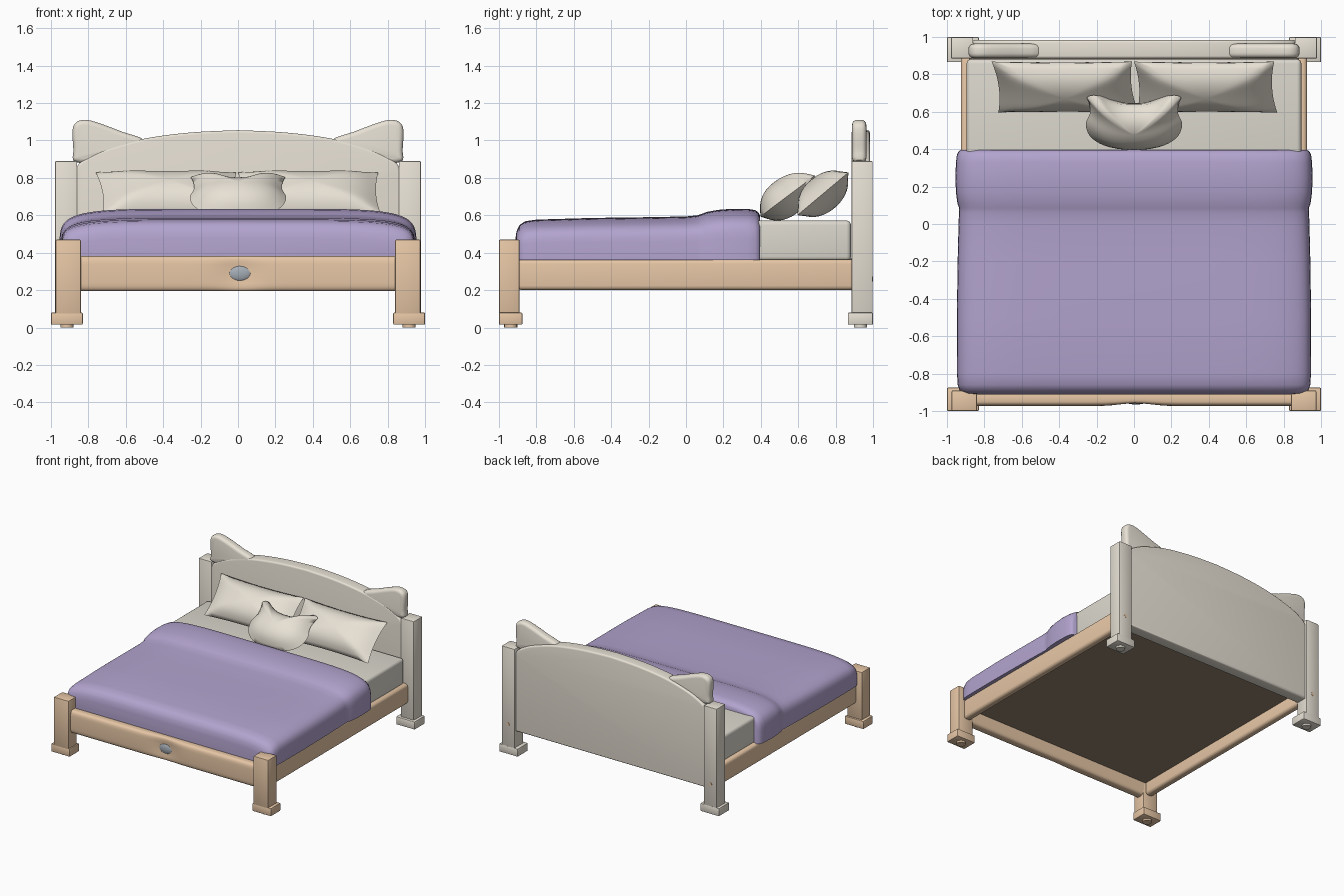
import bpy, bmesh
from math import sin, cos, pi, radians, exp, copysign
from mathutils import Vector

if "Cube" in bpy.data.objects:
    bpy.data.objects.remove(bpy.data.objects["Cube"])


def mat(name, rgb):
    m = bpy.data.materials.new(name)
    m.diffuse_color = (*rgb, 1)
    m.use_nodes = True
    m.node_tree.nodes["Principled BSDF"].inputs["Base Color"].default_value = m.diffuse_color
    return m


CREAM = mat("cream", (0.80, 0.75, 0.66))
WOOD = mat("wood", (0.80, 0.57, 0.38))
PURPLE = mat("lilac", (0.45, 0.37, 0.62))
SHEET = mat("sheet", (0.72, 0.69, 0.62))
BROWN = mat("dark_wood", (0.30, 0.23, 0.16))
STEEL = mat("knob_grey", (0.38, 0.42, 0.47))


def finish(bm, name, material, angle=40):
    bmesh.ops.recalc_face_normals(bm, faces=bm.faces)
    me = bpy.data.meshes.new(name)
    bm.to_mesh(me)
    bm.free()
    ob = bpy.data.objects.new(name, me)
    bpy.context.collection.objects.link(ob)
    me.materials.append(material)
    bpy.ops.object.select_all(action='DESELECT')
    ob.select_set(True)
    bpy.context.view_layer.objects.active = ob
    bpy.ops.object.shade_smooth_by_angle(angle=radians(angle))
    return ob


def box(name, x, y, z, material, bevel=0.006, seg=2):
    bm = bmesh.new()
    bmesh.ops.create_cube(bm, size=1)
    for v in bm.verts:
        v.co = [(a + b) / 2 + c * (b - a) for (a, b), c in zip((x, y, z), v.co)]
    bmesh.ops.bevel(bm, geom=bm.edges[:], offset=bevel, segments=seg, profile=0.5, affect='EDGES')
    return finish(bm, name, material)


def cylinder(name, loc, r, depth, axis, material):
    bm = bmesh.new()
    bmesh.ops.create_cone(bm, cap_ends=True, segments=16, radius1=r, radius2=r, depth=depth)
    for v in bm.verts:
        x, y, z = v.co
        v.co = Vector(loc) + Vector((x, y, z) if axis == 'Z' else (x, z, y))
    return finish(bm, name, material)


def spline(pts, n=5, closed=False):
    """Catmull-Rom curve through 2D points."""
    p = [Vector(q) for q in pts]
    p = [p[-1]] + p + [p[0], p[1]] if closed else [p[0]] + p + [p[-1]]
    out = []
    for a, b, c, d in zip(p, p[1:], p[2:], p[3:]):
        for i in range(n):
            t = i / n
            out.append(0.5 * (2 * b + (c - a) * t + (2 * a - 5 * b + 4 * c - d) * t * t
                              + (3 * b - a - 3 * c + d) * t ** 3))
    return out if closed else out + [p[-1]]


def slab(name, outline, y0, y1, bevel, material):
    """Extrude an x-z outline along y with rounded rims."""
    bm = bmesh.new()
    f = bm.faces.new([bm.verts.new((x, y0, z)) for x, z in outline])
    g = bmesh.ops.extrude_face_region(bm, geom=[f])
    for v in g['geom']:
        if isinstance(v, bmesh.types.BMVert):
            v.co.y = y1
    bm.normal_update()
    rims = [e for e in bm.edges if abs(e.verts[0].co.y - e.verts[1].co.y) < 1e-6]
    bmesh.ops.bevel(bm, geom=rims, offset=bevel, segments=4, profile=0.5, affect='EDGES')
    return finish(bm, name, material)


def loft(name, sections, material):
    bm = bmesh.new()
    rings = [[bm.verts.new(p) for p in s] for s in sections]
    n = len(rings[0])
    for a, b in zip(rings, rings[1:]):
        for i in range(n):
            j = (i + 1) % n
            bm.faces.new((a[i], a[j], b[j], b[i]))
    bm.faces.new(rings[0])
    bm.faces.new(rings[-1])
    return finish(bm, name, material)


def spow(v, e):
    return copysign(abs(v) ** e, v)


def cushion(name, outline, centre, tilt, thick, material, rings=9):
    """Inflate a flat outline on both sides, soften it and lean it back."""
    bm = bmesh.new()
    vdir = Vector((0, cos(tilt), sin(tilt)))
    ndir = Vector((0, -sin(tilt), cos(tilt)))
    place = lambda u, v, h: Vector(centre) + Vector((u, 0, 0)) + vdir * v + ndir * h
    levels = [k / rings for k in range(1, rings)]
    layers = [(r, s * thick * (1 - r * r) ** 0.6) for s, rs in
              ((1, levels), (0, [1]), (-1, levels[::-1])) for r in rs]
    loops = [[bm.verts.new(place(u * r, v * r, h)) for u, v in outline] for r, h in layers]
    n = len(outline)
    for a, b in zip(loops, loops[1:]):
        for i in range(n):
            bm.faces.new((a[i], a[(i + 1) % n], b[(i + 1) % n], b[i]))
    for loop, h in ((loops[0], thick), (loops[-1], -thick)):
        tip = bm.verts.new(place(0, 0, h))
        for i in range(n):
            bm.faces.new((loop[i], loop[(i + 1) % n], tip))
    seam = set(loops[rings - 1])
    soft = [v for v in bm.verts if v not in seam]
    for _ in range(8):
        bmesh.ops.smooth_vert(bm, verts=soft, factor=0.5, use_axis_x=True, use_axis_y=True, use_axis_z=True)
    return finish(bm, name, material, 75)


# Posts, feet, floor pads, pegs and side rails, mirrored left and right
for side, s in (("left", -1), ("right", 1)):
    def X(a, b):
        return tuple(sorted((s * a, s * b)))
    box(f"front_post_{side}", X(0.84, 0.975), (-1, -0.89), (0.07, 0.47), WOOD)
    box(f"front_foot_{side}", X(0.83, 1.0), (-1, -0.875), (0.015, 0.08), WOOD)
    box(f"back_post_{side}", X(0.86, 0.978), (0.885, 0.998), (0.07, 0.89), CREAM)
    box(f"back_foot_{side}", X(0.83, 1.0), (0.865, 1.0), (0.015, 0.08), CREAM)
    cylinder(f"front_pad_{side}", (s * 0.915, -0.937, 0.012), 0.035, 0.024, 'Z', WOOD)
    cylinder(f"back_pad_{side}", (s * 0.915, 0.932, 0.012), 0.035, 0.024, 'Z', CREAM)
    cylinder(f"peg_{side}", (s * 0.92, 0.993, 0.26), 0.014, 0.014, 'Y', WOOD)
    box(f"side_rail_{side}", X(0.86, 0.926), (-0.9, 0.9), (0.2, 0.365), WOOD, 0.024, 4)
    # Rounded ear on the headboard corner
    ear = spline([(0.87, 0.885), (0.88, 0.95), (0.884, 1.06), (0.86, 1.1), (0.81, 1.11),
                  (0.74, 1.092), (0.62, 1.047), (0.5, 1.0), (0.56, 0.93), (0.72, 0.885)], 4, True)
    slab(f"ear_{side}", [(s * x, z) for x, z in ear], 0.888, 0.964, 0.026, CREAM)

# Arched headboard
arch = spline([(0.868, 0.84), (0.85, 0.875), (0.8, 0.91), (0.7, 0.955), (0.5, 1.01),
               (0.25, 1.043), (0, 1.055)])
half = [(0.868, 0.21)] + [tuple(p) for p in arch]
slab("headboard", half + [(-x, z) for x, z in half[-2::-1]], 0.885, 0.983, 0.014, CREAM)

# Front rail, pinched in around the knob
sections = []
for k in range(49):
    x = -0.86 + 1.72 * k / 48
    pinch = exp(-((x - 0.01) / 0.11) ** 2)
    ring = []
    for i in range(32):
        t = 2 * pi * i / 32
        y, z = spow(cos(t), 0.55), spow(sin(t), 0.4)
        dent = 0.025 * pinch * max(0, -y) * (1 - 0.6 * abs(z))
        ring.append((x, -0.932 + 0.042 * y + dent, 0.288 + 0.094 * z))
    sections.append(ring)
loft("front_rail", sections, WOOD)

# Oval knob
bm = bmesh.new()
bmesh.ops.create_uvsphere(bm, u_segments=24, v_segments=14, radius=1)
for v in bm.verts:
    v.co = (0.01 + v.co.x * 0.065, -0.945 + v.co.y * 0.02, 0.29 + v.co.z * 0.045)
finish(bm, "knob", STEEL)

# Base panel and the open end of the mattress
box("base_panel", (-0.88, 0.88), (-0.91, 0.9), (0.3, 0.37), BROWN, 0.002, 1)
box("mattress", (-0.895, 0.895), (0.2, 0.882), (0.355, 0.572), SHEET, 0.025, 4)

# Blanket with a raised turned-back band: (y, half width, top z)
stations = [(-0.912, 0.87, 0.475), (-0.906, 0.905, 0.515), (-0.89, 0.932, 0.548), (-0.86, 0.943, 0.568),
            (-0.8, 0.946, 0.577), (-0.5, 0.947, 0.586), (-0.2, 0.943, 0.59), (0.0, 0.938, 0.594),
            (0.06, 0.936, 0.6), (0.085, 0.935, 0.608), (0.11, 0.944, 0.618), (0.17, 0.952, 0.629),
            (0.25, 0.955, 0.635), (0.33, 0.952, 0.634), (0.37, 0.947, 0.628), (0.388, 0.938, 0.615),
            (0.396, 0.925, 0.598)]
loft("blanket", [[(w * spow(cos(pi * i / 40), 0.34), y, 0.36 + (h - 0.36) * sin(pi * i / 40) ** 0.34)
                  if i < 40 else (-w, y, 0.36) for i in range(41)] for y, w, h in stations], PURPLE)

# Two sleeping pillows with pinched corners
W, H, N = 0.375, 0.178, 12
rect = []
for k in range(N):
    t = 2 * k / N - 1
    rect.append((t * W, -H + 0.012 * (1 - t * t)))
for k in range(N):
    t = 2 * k / N - 1
    rect.append((W - 0.02 * (1 - t * t), t * H))
rect += [(-u, -v) for u, v in rect]
for side, x in (("left", -0.368), ("right", 0.383)):
    skew = [(u + (0.018 if x < 0 else 0.008) * -v / H, v) for u, v in rect]
    cushion(f"pillow_{side}", skew, (x, 0.732, 0.715), radians(40), 0.1, CREAM)

# Small eared cushion
eared = [(0, -0.165), (0.13, -0.15), (0.225, -0.09), (0.258, 0.0), (0.235, 0.08),
         (0.24, 0.145), (0.25, 0.185), (0.205, 0.198), (0.15, 0.165), (0.08, 0.14), (0, 0.135)]
eared += [(-u, v) for u, v in eared[-2:0:-1]]
cushion("eared_cushion", spline(eared, 4, True), (0, 0.53, 0.693), radians(37), 0.105, CREAM)
